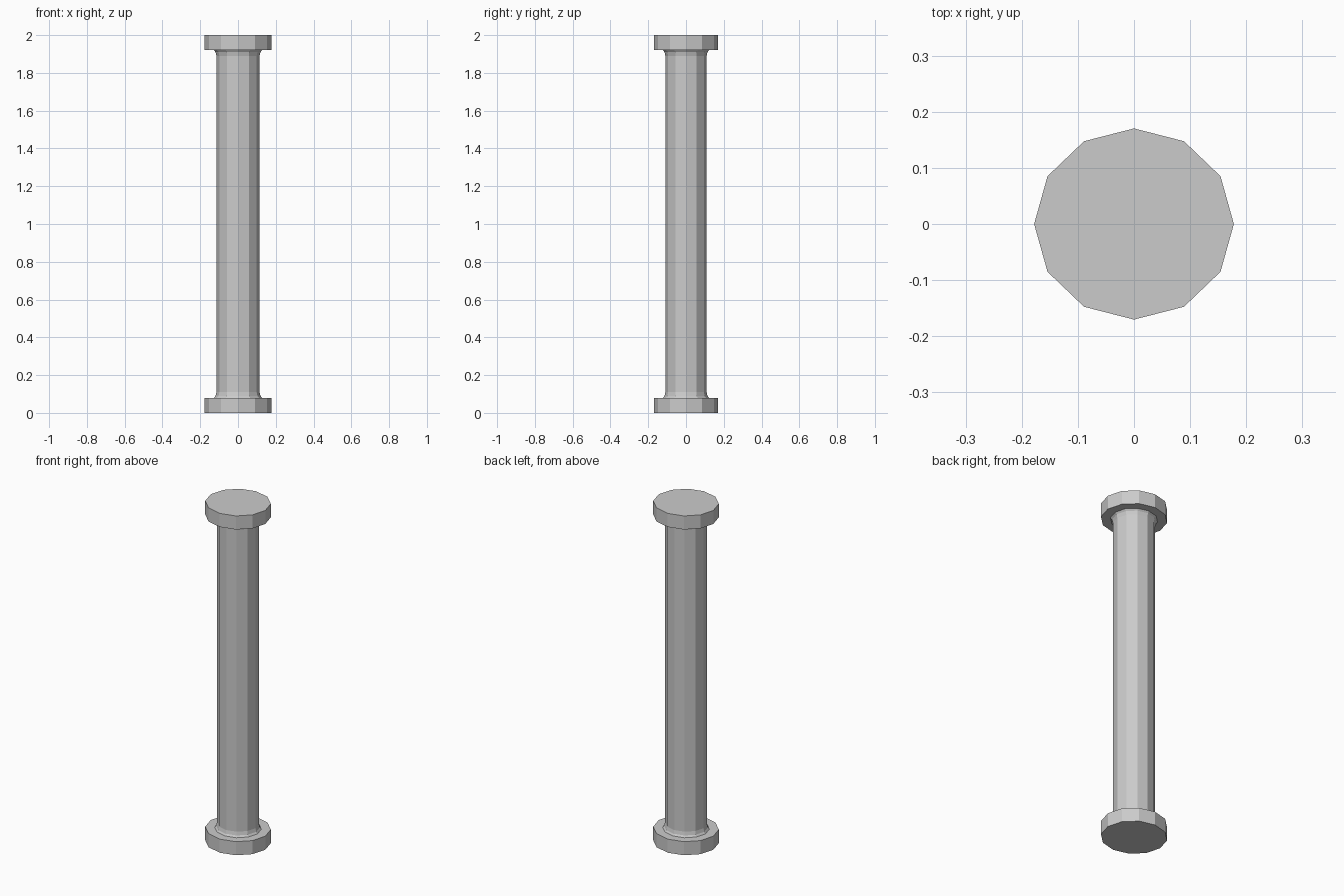
import bpy
import bmesh
from math import cos, sin, tau

SIDES = 12
Y_SCALE = 0.957  # the column is very slightly oval

cube = bpy.data.objects.get("Cube")
if cube:
    bpy.data.objects.remove(cube, do_unlink=True)

# Single stone colour
stone = bpy.data.materials.new("light_grey")
stone.use_nodes = True
stone.diffuse_color = (0.6, 0.6, 0.6, 1)
stone.node_tree.nodes["Principled BSDF"].inputs["Base Color"].default_value = stone.diffuse_color


def lathe(name, profile, capped):
    """Turn a bottom-to-top (radius, height) profile into a faceted part."""
    bm = bmesh.new()
    rings = [[bm.verts.new((r * cos(tau * i / SIDES), r * Y_SCALE * sin(tau * i / SIDES), z))
              for i in range(SIDES)] for r, z in profile]
    for low, high in zip(rings, rings[1:]):
        for i in range(SIDES):
            j = (i + 1) % SIDES
            bm.faces.new((low[i], low[j], high[j], high[i]))
    if capped:
        bm.faces.new(rings[0][::-1])
        bm.faces.new(rings[-1])
    mesh = bpy.data.meshes.new(name)
    bm.to_mesh(mesh)
    bm.free()
    mesh.materials.append(stone)
    obj = bpy.data.objects.new(name, mesh)
    bpy.context.collection.objects.link(obj)
    return obj


# Matching end discs
lathe("base_disc", [(0.178, 0), (0.178, 0.08)], True)
lathe("top_disc", [(0.178, 1.92), (0.178, 2)], True)

# Shaft with a small flare at each end
flare = [(0.127, 0.08), (0.119, 0.09), (0.114, 0.11)]
lathe("shaft", flare + [(r, 2 - z) for r, z in reversed(flare)], False)
